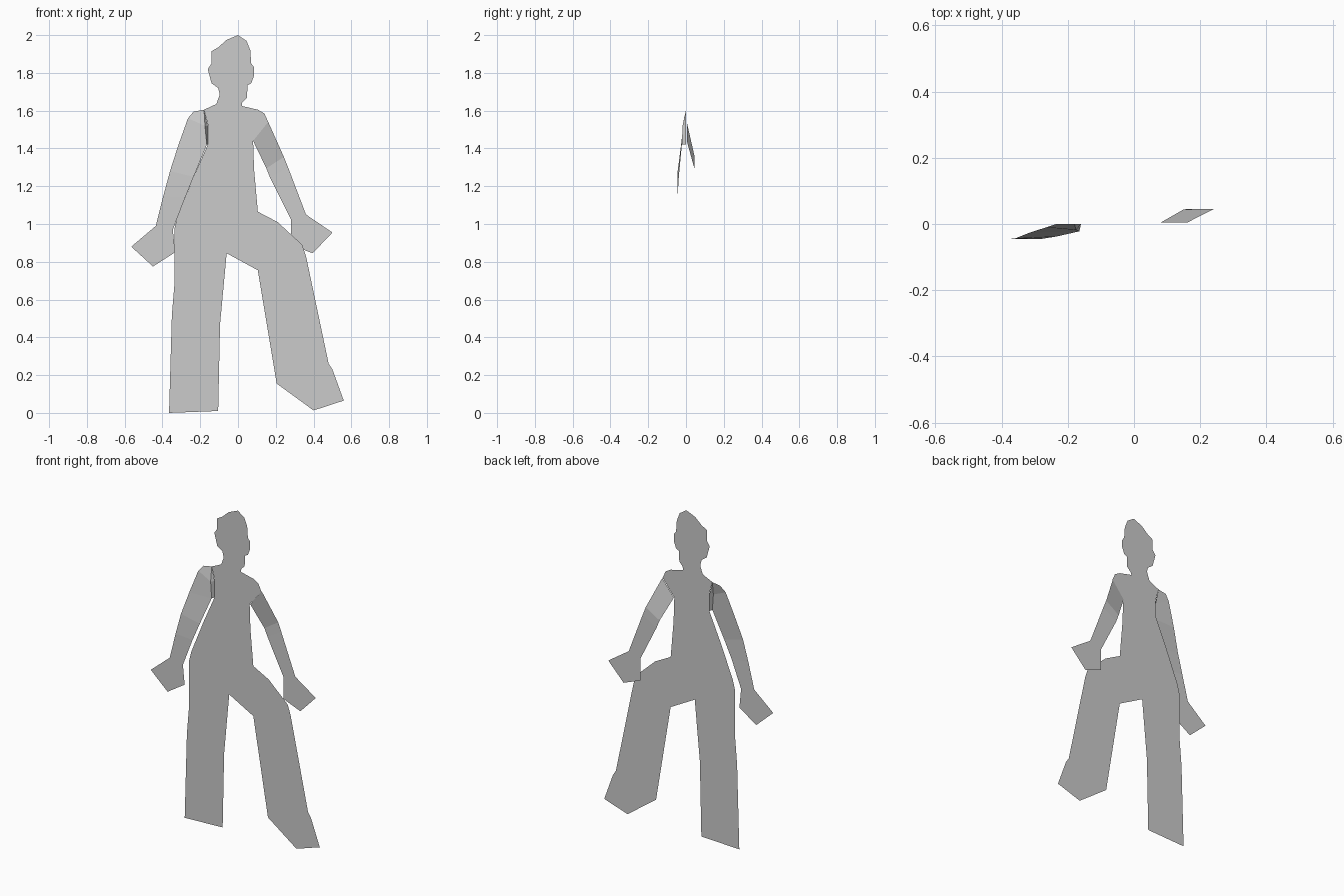
import bpy, bmesh


def build(name, faces):
    """Make one object from faces given as lists of 3D points."""
    bm = bmesh.new()
    for pts in faces:
        bm.faces.new([bm.verts.new(p) for p in pts])
    bmesh.ops.remove_doubles(bm, verts=bm.verts, dist=0.0005)
    me = bpy.data.meshes.new(name)
    bm.to_mesh(me)
    bm.free()
    ob = bpy.data.objects.new(name, me)
    bpy.context.collection.objects.link(ob)
    return ob


def sheet(name, y, outline):
    """Flat cut-out facing the front, from (x, z) points."""
    return build(name, [[(x, y, z) for x, z in outline]])


def ribbon(name, rungs, extra=()):
    """Bent strip of quads between pairs of edge points."""
    faces = [[a, c, d, b] for (a, b), (c, d) in zip(rungs, rungs[1:])]
    return build(name, faces + list(extra))


# Torso, neck and legs: one flat cut-out
sheet("body", 0.0, [
    (-0.18, 1.605), (-0.16, 1.53), (-0.16, 1.42), (-0.235, 1.25), (-0.32, 1.04),
    (-0.335, 0.98), (-0.335, 0.70), (-0.35, 0.52), (-0.365, 0.0), (-0.105, 0.01),
    (-0.095, 0.47), (-0.06, 0.845), (0.105, 0.755), (0.205, 0.155), (0.40, 0.013),
    (0.56, 0.065), (0.50, 0.23), (0.48, 0.26), (0.36, 0.83), (0.34, 0.89),
    (0.21, 1.01), (0.105, 1.065), (0.085, 1.29), (0.08, 1.44), (0.16, 1.54),
    (0.14, 1.585), (0.105, 1.605), (0.02, 1.625), (0.035, 1.735), (-0.05, 1.74),
    (-0.095, 1.69), (-0.115, 1.635)])

# Head below the fringe line, hair above it, sharing that line
fringe = [(0.065, 1.92), (0.03, 1.93), (-0.04, 1.94), (-0.075, 1.90), (-0.105, 1.935)]
sheet("head", -0.003, [
    (-0.14, 1.915), (-0.14, 1.85), (-0.16, 1.82), (-0.14, 1.745), (-0.105, 1.72),
    (-0.095, 1.68), (-0.045, 1.64), (0.02, 1.64), (0.048, 1.67), (0.05, 1.735),
    (0.07, 1.745), (0.085, 1.785), (0.085, 1.83), (0.07, 1.85)] + fringe)
sheet("hair", -0.003, [(-0.105, 1.935), (-0.06, 1.975), (0.0, 2.0), (0.045, 1.97)]
      + fringe[:-1])

# Arm on the -x side, bending forward, with a small fold back to the torso
ribbon("left_arm", [
    ((-0.235, 0.0, 1.595), (-0.18, 0.0, 1.605)),
    ((-0.265, -0.01, 1.56), (-0.175, -0.018, 1.52)),
    ((-0.315, -0.026, 1.42), (-0.165, -0.022, 1.42)),
    ((-0.36, -0.044, 1.28), (-0.235, -0.038, 1.25)),
    ((-0.395, -0.046, 1.15), (-0.28, -0.045, 1.14)),
    ((-0.435, -0.046, 0.99), (-0.345, -0.046, 0.97))],
    [[(-0.18, 0.0, 1.605), (-0.175, -0.018, 1.52), (-0.16, 0.0, 1.52)],
     [(-0.175, -0.018, 1.52), (-0.165, -0.022, 1.42), (-0.16, 0.0, 1.42),
      (-0.16, 0.0, 1.52)]])
sheet("left_hand", -0.046, [(-0.435, 0.99), (-0.565, 0.88), (-0.45, 0.775),
                            (-0.333, 0.85), (-0.345, 0.97)])

# Arm on the +x side, bending backward
ribbon("right_arm", [
    ((0.08, 0.004, 1.44), (0.16, 0.004, 1.54)),
    ((0.15, 0.044, 1.295), (0.243, 0.046, 1.355)),
    ((0.17, 0.046, 1.245), (0.265, 0.046, 1.30)),
    ((0.28, 0.046, 1.025), (0.36, 0.046, 1.05))])
sheet("right_hand", 0.046, [(0.28, 1.025), (0.28, 0.89), (0.395, 0.845),
                            (0.50, 0.955), (0.36, 1.05)])
